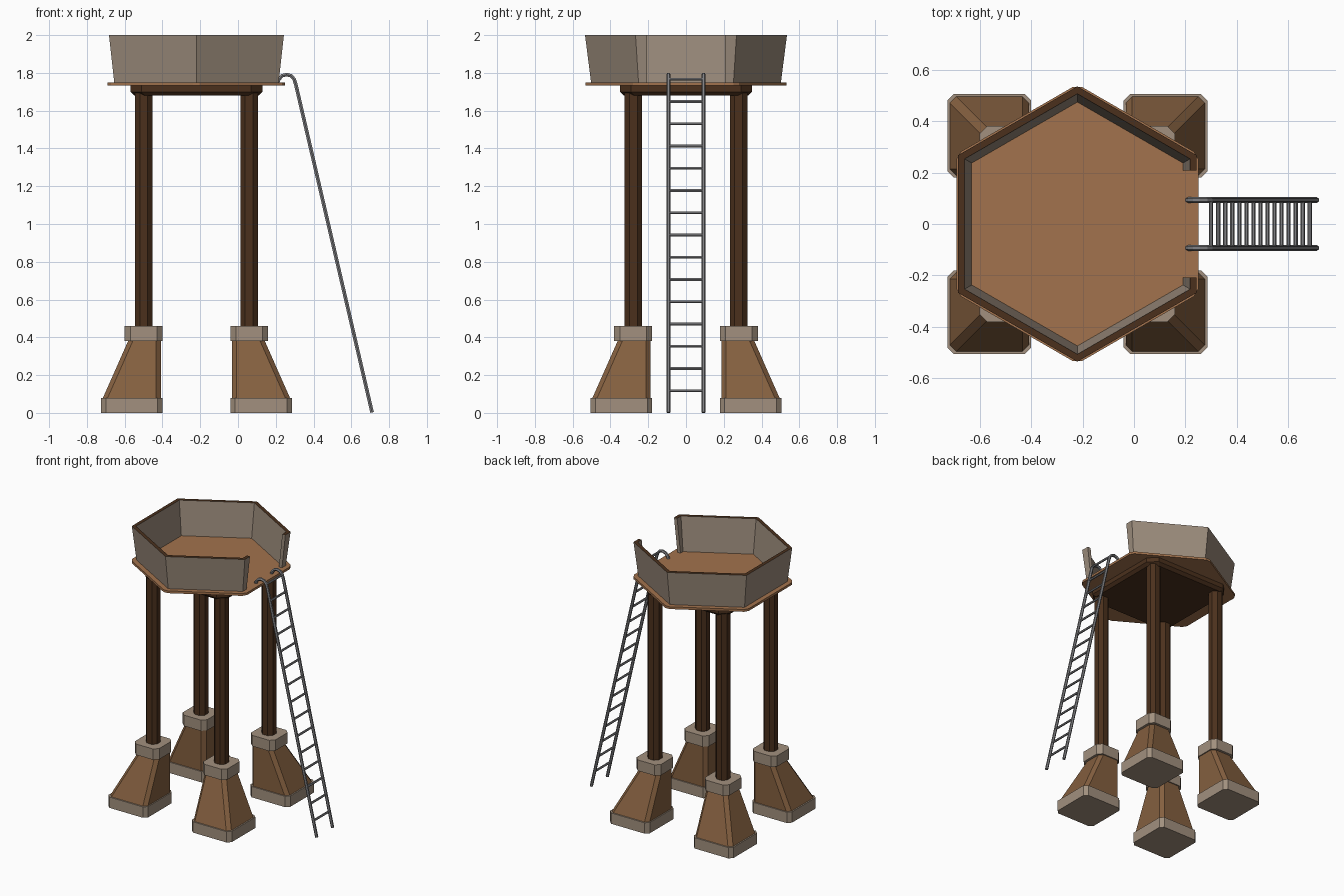
import bpy, bmesh, math
from mathutils import Vector

if "Cube" in bpy.data.objects:
    bpy.data.objects.remove(bpy.data.objects["Cube"])

CX = -0.22  # tower axis; the ladder extends to +x


def mat(name, rgb):
    m = bpy.data.materials.new(name)
    m.diffuse_color = (*rgb, 1)
    m.use_nodes = True
    m.node_tree.nodes["Principled BSDF"].inputs["Base Color"].default_value = m.diffuse_color
    return m


CONCRETE = mat("pale_stone", (0.36, 0.28, 0.21))
WALL = mat("wall_panel", (0.33, 0.26, 0.20))
FLOOR = mat("floor_wood", (0.36, 0.17, 0.075))
FOOT = mat("foot_wood", (0.23, 0.115, 0.05))
DARK = mat("dark_wood", (0.07, 0.03, 0.012))
STEEL = mat("steel", (0.22, 0.22, 0.23))


def loft(name, rings, material, closed=False, mirror=False):
    """Skin a list of equal-length point rings; cap the ends unless closed."""
    bm = bmesh.new()
    vs = [[bm.verts.new(p) for p in r] for r in rings]
    n = len(rings[0])
    pairs = list(zip(vs, vs[1:])) + ([(vs[-1], vs[0])] if closed else [])
    for a, b in pairs:
        for i in range(n):
            j = (i + 1) % n
            bm.faces.new((a[i], a[j], b[j], b[i]))
    if not closed:
        bm.faces.new(vs[0])
        bm.faces.new(vs[-1])
    bmesh.ops.recalc_face_normals(bm, faces=bm.faces)
    me = bpy.data.meshes.new(name)
    bm.to_mesh(me)
    bm.free()
    me.materials.append(material)
    ob = bpy.data.objects.new(name, me)
    ob.location.x = CX
    bpy.context.collection.objects.link(ob)
    if mirror:
        md = ob.modifiers.new("four_corners", 'MIRROR')
        md.use_axis = (True, True, False)
        md.use_mirror_merge = False
    return ob


def square(a, b, z, c):
    """Chamfered square spanning a..b on both x and y."""
    return [(a + c, a, z), (b - c, a, z), (b, a + c, z), (b, b - c, z),
            (b - c, b, z), (a + c, b, z), (a, b - c, z), (a, a + c, z)]


def hexagon(apothem, z, cut):
    """Hexagon with points on +-y and slightly cut corners."""
    r = apothem / math.cos(math.pi / 6)
    c = [Vector((r * math.cos(math.radians(30 + 60 * k)),
                 r * math.sin(math.radians(30 + 60 * k)), z)) for k in range(6)]
    pts = []
    for k in range(6):
        pts.append(c[k] + (c[k - 1] - c[k]).normalized() * cut)
        pts.append(c[k] + (c[(k + 1) % 6] - c[k]).normalized() * cut)
    return pts


# Four footings: base block, sloped body, top block
loft("foot_base", [square(0.18, 0.505, 0, 0.025), square(0.18, 0.505, 0.08, 0.025)],
     CONCRETE, mirror=True)
loft("foot_body", [square(0.188, 0.495, 0.08, 0.025), square(0.188, 0.362, 0.38, 0.025)],
     FOOT, mirror=True)
loft("foot_cap", [square(0.18, 0.38, 0.38, 0.03), square(0.18, 0.38, 0.46, 0.03)],
     CONCRETE, mirror=True)

# Four posts
loft("post", [square(0.233, 0.325, 0.45, 0.025), square(0.233, 0.325, 1.70, 0.025)],
     DARK, mirror=True)

# Under-floor frame and floor
loft("floor_frame", [square(-0.33, 0.33, 1.68, 0.06), square(-0.35, 0.35, 1.70, 0.06),
                     square(-0.35, 0.35, 1.735, 0.06)], DARK)
loft("floor", [hexagon(0.47, 1.733, 0.02), hexagon(0.47, 1.75, 0.02)], FLOOR)

# Flared parapet with a gap on the ladder side
section = [(0.435, 1.748), (0.463, 2.0), (0.438, 2.0), (0.41, 1.748)]
GAP = 0.207
rings = [[(a, GAP, z) for a, z in section]]
for k in range(6):
    t = math.radians(30 + 60 * k)
    s = 1 / math.cos(math.pi / 6)
    rings.append([(a * s * math.cos(t), a * s * math.sin(t), z) for a, z in section])
rings.append([(a, -GAP, z) for a, z in section])
wall = loft("parapet", rings, WALL)
wall.data.materials.append(DARK)
for p in wall.data.polygons:
    if p.normal.z > 0.9:  # dark rim
        p.material_index = 1


def tube(name, paths, radius):
    """Round bars along poly paths."""
    cu = bpy.data.curves.new(name, 'CURVE')
    cu.dimensions = '3D'
    cu.bevel_depth = radius
    cu.bevel_resolution = 1
    cu.use_fill_caps = True
    for path in paths:
        sp = cu.splines.new('POLY')
        sp.points.add(len(path) - 1)
        for q, p in zip(sp.points, path):
            q.co = (*p, 1)
        sp.use_smooth = False
    cu.materials.append(STEEL)
    ob = bpy.data.objects.new(name, cu)
    bpy.context.collection.objects.link(ob)


# Ladder: two hooked rails and fifteen rungs
rail = [(0.71, 0.002), (0.307, 1.735), (0.297, 1.767), (0.28, 1.785), (0.257, 1.791),
        (0.234, 1.785), (0.217, 1.767), (0.206, 1.74)]
tube("ladder_rails", [[(x, s * 0.093, z) for x, z in rail] for s in (-1, 1)], 0.011)
rungs = []
for i in range(15):
    z = 0.117 + 0.1178 * i
    x = max(0.297, 0.71 - 0.403 * z / 1.735)
    rungs.append([(x, -0.093, z), (x, 0.093, z)])
tube("ladder_rungs", rungs, 0.008)
